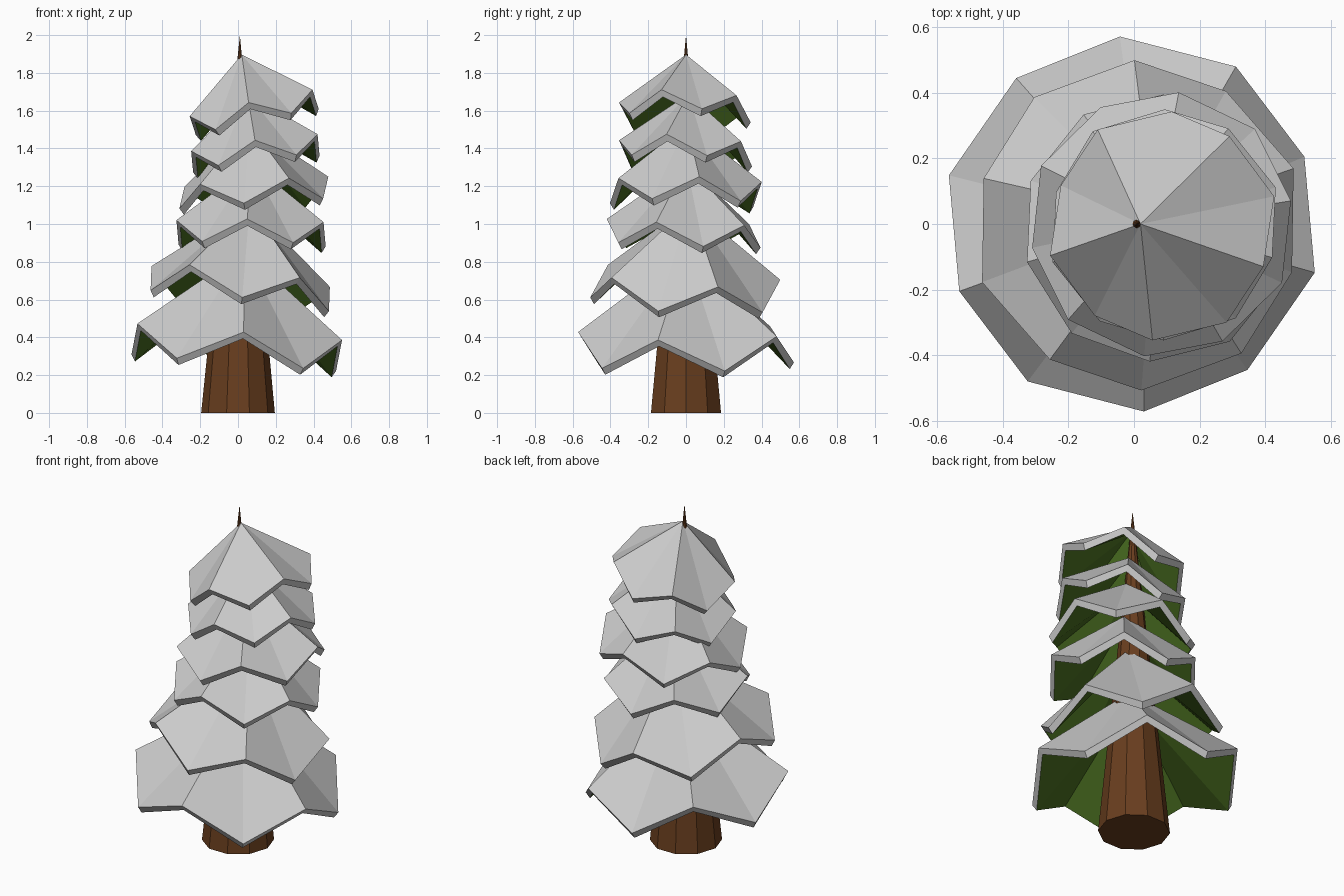
import bpy, bmesh
from math import radians, cos, sin, pi
from mathutils import Vector, Matrix

if "Cube" in bpy.data.objects:
    bpy.data.objects.remove(bpy.data.objects["Cube"])


def material(name, color):
    m = bpy.data.materials.new(name)
    m.diffuse_color = (*color, 1)
    m.use_nodes = True
    m.node_tree.nodes["Principled BSDF"].inputs["Base Color"].default_value = m.diffuse_color
    return m


brown = material("bark", (0.14, 0.048, 0.013))
green = material("needles", (0.065, 0.15, 0.014))


def add_object(name, bm, mat=None):
    me = bpy.data.meshes.new(name)
    bm.to_mesh(me)
    bm.free()
    ob = bpy.data.objects.new(name, me)
    bpy.context.collection.objects.link(ob)
    if mat:
        me.materials.append(mat)
    return ob


# Trunk: ten-sided spike running the full height
bm = bmesh.new()
base = [bm.verts.new((0.195 * cos(i * pi / 5), 0.195 * sin(i * pi / 5), 0)) for i in range(10)]
tip = bm.verts.new((0.01, 0, 2.0))
bm.faces.new(base[::-1])
for i in range(10):
    bm.faces.new((base[i], base[(i + 1) % 10], tip))
add_object("trunk", bm, brown)


# Zigzag umbrella shell: rim points alternate high and low
def umbrella(radius, spin, inset=0.0, drop=0.0, apex_drop=0.0):
    rim = []
    for i in range(10):
        a = radians(spin + 36 * i)
        z = -0.29 * radius * (i % 2) - drop
        rim.append(Vector(((radius - inset) * cos(a), (radius - inset) * sin(a), z)))
    return rim, Vector((0, 0, 0.75 * radius - apex_drop))


def add_tier(n, center, radius, spin, sx, sy):
    tilt = Vector((0, 0, 1)).rotation_difference(Vector((-sx, -sy, 1))).to_matrix().to_4x4()
    place = Matrix.Translation(center) @ tilt
    outer, top = umbrella(radius, spin)
    inner, under = umbrella(radius, spin, 0.022, 0.035, 0.047)

    # Snow: top surface plus rim band
    bm = bmesh.new()
    o = [bm.verts.new(p) for p in outer]
    r = [bm.verts.new(p) for p in inner]
    t = bm.verts.new(top)
    for i in range(10):
        j = (i + 1) % 10
        bm.faces.new((o[i], o[j], t))
        bm.faces.new((r[i], r[j], o[j], o[i]))
    bm.transform(place)
    add_object(f"snow_tier_{n}", bm)

    # Foliage: green underside facing down
    bm = bmesh.new()
    r = [bm.verts.new(p) for p in inner]
    u = bm.verts.new(under)
    for i in range(10):
        bm.faces.new((r[(i + 1) % 10], r[i], u))
    bm.transform(place)
    add_object(f"foliage_tier_{n}", bm, green)


# Tiers, bottom to top: rim centre, radius, angle of a high point, slope in x and y
TIERS = [
    ((0.00, 0.00, 0.43), 0.572, -87, -0.08, 0.0),
    ((0.02, 0.00, 0.73), 0.50, -52, -0.115, -0.055),
    ((0.07, -0.01, 1.01), 0.41, -93, -0.015, -0.04),
    ((0.08, 0.00, 1.225), 0.405, -62, 0.066, -0.015),
    ((0.085, 0.00, 1.425), 0.355, -89, 0.135, -0.05),
    ((0.075, -0.005, 1.64), 0.35, -93, 0.215, -0.02),
]
for n, tier in enumerate(TIERS, 1):
    add_tier(n, *tier)
